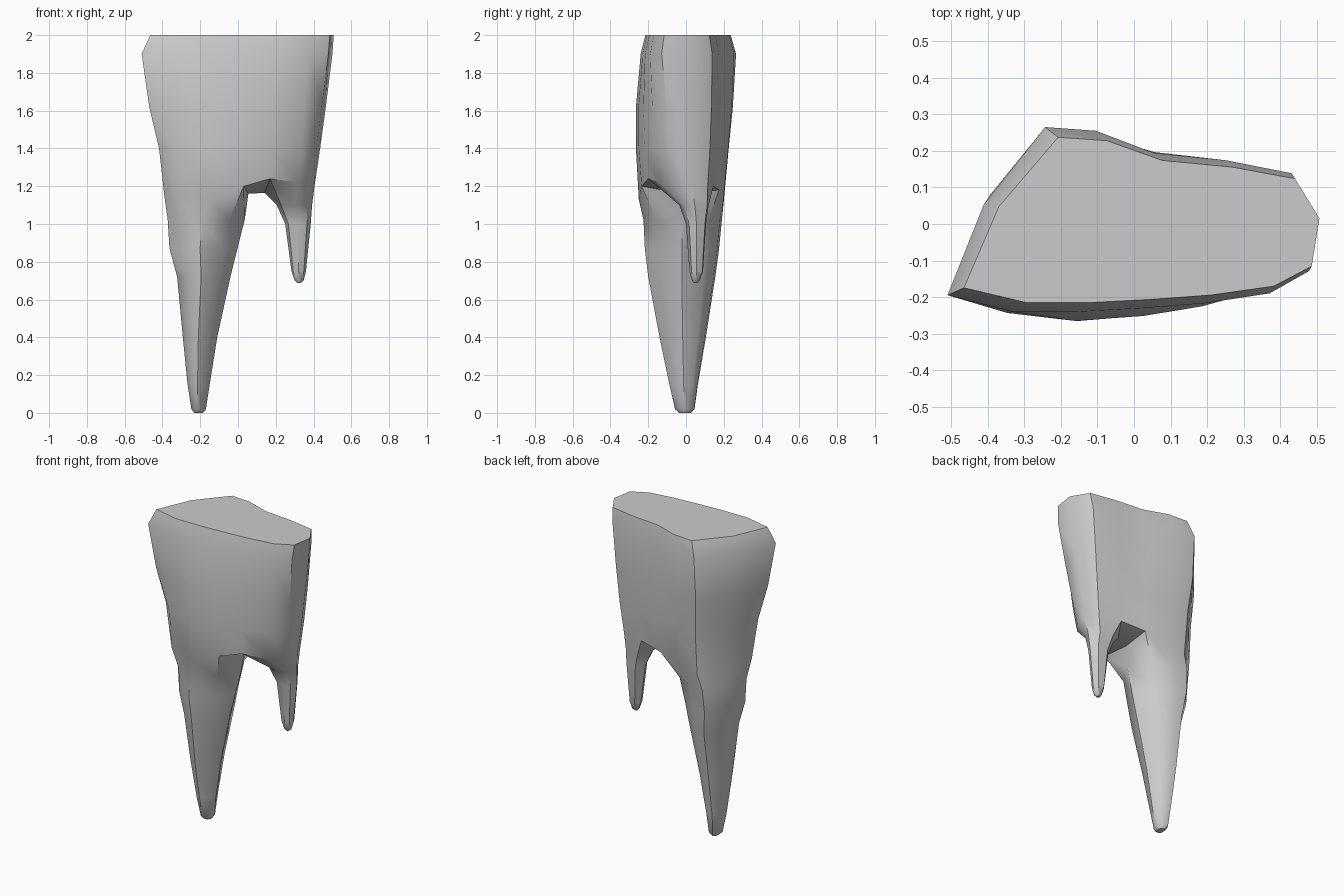
import bpy, bmesh

if "Cube" in bpy.data.objects:
    bpy.data.objects.remove(bpy.data.objects["Cube"])

bm = bmesh.new()


def add_ring(points):
    return [bm.verts.new(p) for p in points]


def bridge(upper, lower):
    n = len(upper)
    for i in range(n):
        j = (i + 1) % n
        bm.faces.new((upper[i], lower[i], lower[j], upper[j]))


def fit(points, x0, x1, y0, y1, z):
    """Stretch a flat outline into the given bounds at height z."""
    xs, ys = [p[0] for p in points], [p[1] for p in points]
    ax, bx, ay, by = min(xs), max(xs), min(ys), max(ys)
    return [(x0 + (p[0] - ax) / (bx - ax) * (x1 - x0),
             y0 + (p[1] - ay) / (by - ay) * (y1 - y0), z) for p in points]


def root(start, outline, levels):
    """Tapering root lofted from a loop of the crown to a closed tip."""
    ring = start
    for z, x0, x1, y0, y1 in levels:
        nxt = add_ring(fit(outline, x0, x1, y0, y1, z))
        bridge(ring, nxt)
        ring = nxt
    bm.faces.new(ring)


# Crown outlines: near the biting surface, and where the roots part
top = [(-.51, -.19), (-.33, -.235), (-.15, -.235), (.03, -.225), (.2, -.212),
       (.38, -.185), (.488, -.125), (.51, .02), (.44, .14), (.26, .175),
       (.06, .195), (-.1, .255), (-.24, .265), (-.41, .055)]
neck = [(-.39, -.12, 1.15), (-.33, -.21, 1.15), (-.15, -.25, 1.13),
        (.03, -.235, 1.20), (.17, -.20, 1.24), (.32, -.14, 1.22),
        (.385, -.06, 1.2), (.405, .03, 1.2), (.365, .115, 1.2),
        (.22, .145, 1.2), (.06, .175, 1.18), (-.08, .20, 1.15),
        (-.22, .20, 1.12), (-.34, .1, 1.12)]

# Crown: blend from top outline to neck outline
crown = None
for z, t, x0, x1, y0, y1 in [(2.0, 0, -.465, .507, -.215, .237),
                             (1.9, 0, -.51, .5, -.24, .265),
                             (1.62, .5, -.47, .465, -.265, .248),
                             (1.4, .8, -.418, .435, -.265, .226)]:
    mix = [(a[0] * (1 - t) + b[0] * t, a[1] * (1 - t) + b[1] * t)
           for a, b in zip(top, neck)]
    ring = add_ring(fit(mix, x0, x1, y0, y1, z))
    if crown:
        bridge(crown, ring)
    else:
        bm.faces.new(ring)
    crown = ring
n = add_ring(neck)
bridge(crown, n)

# Saddle between the roots
m1, m2 = add_ring([(.055, -.01, 1.16), (.14, .02, 1.165)])
bm.faces.new((n[3], m1, m2, n[4]))
bm.faces.new((m1, n[10], n[9], m2))

# Long root
root(n[0:4] + [m1] + n[10:14],
     [(-1, -.35), (-.6, -.85), (-.1, -1), (.6, -.65), (1, 0),
      (.65, .65), (.1, .95), (-.4, 1), (-.85, .5)],
     [(1.02, -.372, .035, -.225, .19), (.87, -.363, -.003, -.218, .175),
      (.72, -.322, -.04, -.2, .155), (.4, -.292, -.11, -.14, .105),
      (.15, -.267, -.15, -.088, .063), (.02, -.247, -.17, -.058, .045),
      (0, -.23, -.185, -.035, .025)])

# Short root
root(n[4:10] + [m2],
     [(-.75, -.7), (0, -1), (.7, -.7), (1, 0), (.6, .8), (-.4, .9), (-1, .1)],
     [(1.1, .205, .392, -.035, .12), (1.0, .25, .385, 0, .106),
      (.75, .283, .36, .018, .09), (.7, .3, .347, .032, .072),
      (.688, .312, .332, .042, .06)])

bmesh.ops.recalc_face_normals(bm, faces=bm.faces[:])
mesh = bpy.data.meshes.new("tooth")
bm.to_mesh(mesh)
bm.free()
tooth = bpy.data.objects.new("tooth", mesh)
bpy.context.collection.objects.link(tooth)
bpy.context.view_layer.objects.active = tooth
tooth.select_set(True)
bpy.ops.object.shade_smooth_by_angle(angle=0.7)
